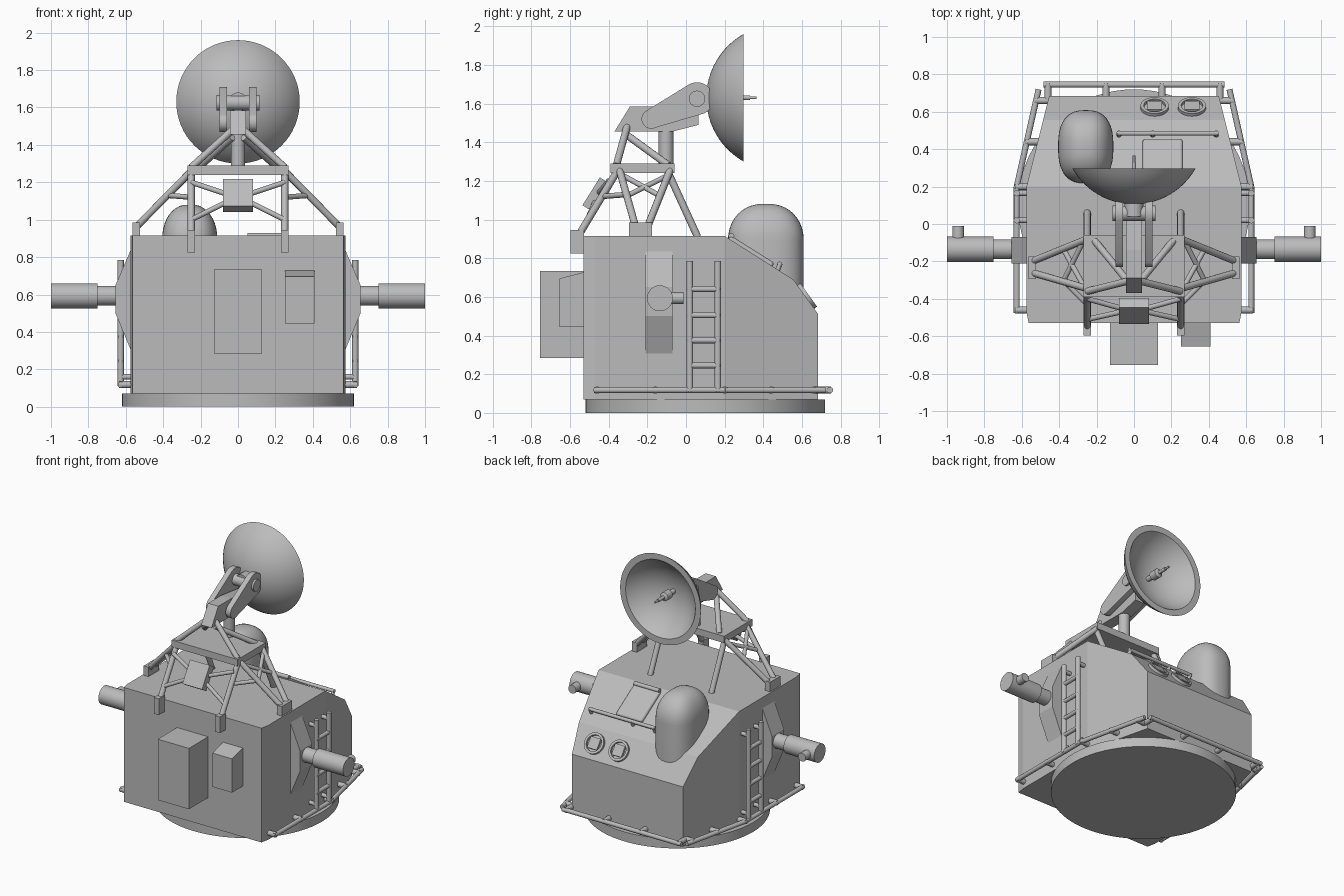
import bpy, bmesh, math
from mathutils import Matrix, Vector

cube = bpy.data.objects.get("Cube")
if cube:
    bpy.data.objects.remove(cube, do_unlink=True)

grey = bpy.data.materials.new("plain grey")
grey.use_nodes = True
grey.diffuse_color = (0.5, 0.5, 0.5, 1)
grey.node_tree.nodes["Principled BSDF"].inputs["Base Color"].default_value = grey.diffuse_color


def finish(bm, name, smooth=True):
    bmesh.ops.recalc_face_normals(bm, faces=bm.faces)
    mesh = bpy.data.meshes.new(name)
    bm.to_mesh(mesh)
    bm.free()
    mesh.materials.append(grey)
    ob = bpy.data.objects.new(name, mesh)
    bpy.context.collection.objects.link(ob)
    if smooth:
        bpy.ops.object.select_all(action='DESELECT')
        ob.select_set(True)
        bpy.context.view_layer.objects.active = ob
        bpy.ops.object.shade_smooth_by_angle(angle=math.radians(32))
    return ob


def tubes(name, segs, r, sides=12):
    """Straight round bars between pairs of points, as one object."""
    bm = bmesh.new()
    for a, b in segs:
        a, b = Vector(a), Vector(b)
        turn = (b - a).to_track_quat('Z', 'Y').to_matrix().to_4x4()
        bmesh.ops.create_cone(bm, cap_ends=True, segments=sides, radius1=r, radius2=r,
                              depth=(b - a).length, matrix=Matrix.Translation((a + b) / 2) @ turn)
    return finish(bm, name)


def box(name, centre, size, tilt=0):
    bm = bmesh.new()
    m = Matrix.Translation(centre) @ Matrix.Rotation(tilt, 4, 'X') @ Matrix.Diagonal((*size, 1))
    bmesh.ops.create_cube(bm, size=1, matrix=m)
    return finish(bm, name, False)


def prism_bm(pts, lo, hi):
    """Side outline of (y, z) points, extruded along x."""
    bm = bmesh.new()
    face = bm.faces.new([bm.verts.new((lo, y, z)) for y, z in pts])
    ext = bmesh.ops.extrude_face_region(bm, geom=[face])
    moved = [v for v in ext["geom"] if isinstance(v, bmesh.types.BMVert)]
    bmesh.ops.translate(bm, verts=moved, vec=(hi - lo, 0, 0))
    return bm


def lathe(name, profile, matrix, steps=48):
    """Turn (radius, height) points round local z."""
    bm = bmesh.new()
    vs = [bm.verts.new((r, 0, h)) for r, h in profile]
    es = [bm.edges.new(p) for p in zip(vs, vs[1:])]
    bmesh.ops.spin(bm, geom=vs + es, cent=(0, 0, 0), axis=(0, 0, 1), angle=math.tau, steps=steps)
    bmesh.ops.remove_doubles(bm, verts=bm.verts, dist=1e-4)
    bm.transform(matrix)
    return finish(bm, name)


def mirrored(segs):
    return segs + [tuple((-x, y, z) for x, y, z in s) for s in segs]


# Round base and tapered cabin
tubes("base_disc", [((0, .1, 0), (0, .1, .07))], .62, 72)
bm = prism_bm([(-.53, .07), (.684, .07), (.684, .51), (.555, .69), (.2, .915), (-.53, .915)], -.575, .575)
for cut in (.2, -.47):
    bmesh.ops.bisect_plane(bm, geom=bm.verts[:] + bm.edges[:] + bm.faces[:], dist=1e-4,
                           plane_co=(0, cut, 0), plane_no=(0, 1, 0))
for v in bm.verts:
    inset = max(0, v.co.y - .2) * .25 + max(0, -.47 - v.co.y) * .2
    v.co.x -= math.copysign(inset, v.co.x)
finish(bm, "cabin", False)

# Boxes on the front wall
box("large_front_box", (0, -.64, .51), (.255, .23, .45))
finish(prism_bm([(-.52, .445), (-.655, .445), (-.655, .695), (-.52, .73)], .25, .41), "small_front_box", False)

# Side plates, arms and ladders
for s, side in ((1, "left"), (-1, "right")):
    bm = bmesh.new()
    outline = [(.56, .27), (.655, .5), (.655, .65), (.56, .87)]
    face = bm.faces.new([bm.verts.new((s * x, -.21, z)) for x, z in outline])
    ext = bmesh.ops.extrude_face_region(bm, geom=[face])
    bmesh.ops.translate(bm, verts=[v for v in ext["geom"] if isinstance(v, bmesh.types.BMVert)], vec=(0, .14, 0))
    finish(bm, side + "_side_plate", False)
    tubes(side + "_arm_inner", [((s * .64, -.135, .593), (s * .76, -.135, .593))], .053, 32)
    tubes(side + "_arm_outer", [((s * .75, -.135, .593), (s, -.135, .593))], .067, 32)
    tubes(side + "_arm_knob", [((s * .94, -.135, .593), (s * .94, -.012, .593))], .031, 24)
    x = s * .627
    rungs = [((x, .01, z), (x, .175, z)) for z in (.245, .375, .505, .64)]
    pegs = [((s * .56, y, z), (x, y, z)) for y in (.02, .165) for z in (.16, .74)]
    tubes(side + "_ladder_rails", [((x, y, .11), (x, y, .785)) for y in (.02, .165)], .017)
    tubes(side + "_ladder_rungs", rungs + pegs, .015)

# Low rail round the sides and back
z = .118
rail = mirrored([((.627, -.475, z), (.627, .2, z)), ((.627, .2, z), (.51, .72, z))])
tubes("low_rail", rail + [((-.485, .745, z), (.485, .745, z))], .016)
pegs = mirrored([((.55, y, z), (.635, y, z)) for y in (-.46, -.16, .2)]
                + [((.48, .44, z), (.58, .44, z)), ((.43, .66, z), (.53, .66, z)),
                   ((.46, .66, z), (.46, .75, z)), ((.15, .66, z), (.15, .75, z))])
tubes("low_rail_pegs", pegs, .019)

# Rounded dome housing on the sloping roof
bm = bmesh.new()
rings, n = [], 40
levels = [(1, .55)] + [(math.cos(t), .895 + .187 * math.sin(t)) for t in
                       [i * math.pi / 2 / 10 for i in range(10)]]


def squarish(v):
    return math.copysign(abs(v) ** .78, v)


for k, h in levels:
    k = k ** .85
    rings.append([bm.verts.new((-.258 + .148 * k * squarish(math.cos(a)),
                                .413 + .196 * k * squarish(math.sin(a)), h))
                  for a in [i * math.tau / n for i in range(n)]])
for a, b in zip(rings, rings[1:]):
    for i in range(n):
        bm.faces.new((a[i], a[i - 1], b[i - 1], b[i]))
bm.faces.new(rings[-1])
finish(bm, "dome_housing")

# Round windows, hatch and grab rail on the slopes
low, high = -math.radians(54.4), -math.radians(32.1)
for name, x in (("inner", .11), ("outer", .31)):
    m = Matrix.Translation((x, .622, .602)) @ Matrix.Rotation(low, 4, 'X')
    lathe(name + "_window_ring", [(.058, -.01), (.058, .015), (.075, .015), (.075, -.01)], m, 32)
    box(name + "_window_block", (x, .622, .602), (.08, .08, .03), low)
hatch = box("roof_hatch", (.153, .335, .832), (.215, .27, .035), high)
bev = hatch.modifiers.new("round_corners", 'BEVEL')
bev.width, bev.segments = .015, 3
tubes("hatch_hinge", [((.05, .235, .915), (.255, .235, .915))], .015)
tubes("grab_rail", [((-.09, .485, .77), (.45, .485, .77))]
      + [((x, .47, .73), (x, .488, .775)) for x in (-.08, .1, .44)], .013)

# Truss tower: feet, legs, braces and platform
for s, side in ((1, "left"), (-1, "right")):
    box(side + "_front_foot", (s * .25, -.562, .885), (.04, .07, .12))
    box(side + "_outer_foot", (s * .545, -.235, .945), (.04, .12, .08))
legs = [((.25, -.56, .91), (.25, -.35, 1.26)), ((.25, .06, .91), (.25, -.1, 1.26)),
        ((.545, -.26, .96), (.25, -.345, 1.26)), ((.545, -.2, .96), (.25, -.08, 1.26))]
tubes("tower_legs", mirrored(legs), .019)
braces = [((.25, -.4, 1.2), (.07, -.45, 1.14)), ((.25, -.51, 1.0), (.07, -.47, 1.09)),
          ((.38, -.3, 1.13), (.25, -.43, 1.12)), ((.38, -.31, 1.12), (.27, -.09, 1.23)),
          ((.38, -.13, 1.12), (.27, -.33, 1.23))]
tubes("tower_braces", mirrored(braces), .014)
box("tower_box", (0, -.465, 1.13), (.16, .06, .17), -math.radians(32))
box("tower_platform", (0, -.225, 1.265), (.54, .33, .05))

# Mast, struts and cradle
tubes("mast", [((0, -.103, 1.24), (0, -.103, 1.5))], .038, 24)
struts = [((.25, -.36, 1.28), (.03, -.305, 1.48)), ((.21, -.09, 1.28), (.03, -.31, 1.44))]
tubes("mast_struts", mirrored(struts), .019)
finish(prism_bm([(-.37, 1.455), (-.07, 1.455), (.065, 1.49), (.065, 1.56), (-.14, 1.585), (-.29, 1.585)],
                -.042, .042), "cradle_block", False)


def arc(y, z, r, start, end, steps=14):
    angles = [math.radians(start + (end - start) * i / steps) for i in range(steps + 1)]
    return [(y + r * math.cos(a), z + r * math.sin(a)) for a in angles]


arm = arc(.057, 1.625, .085, -62, 118) + arc(-.18, 1.52, .05, 118, 298)
for s, side in ((1, "left"), (-1, "right")):
    finish(prism_bm(arm, min(s * .06, s * .1), max(s * .06, s * .1)), side + "_tilt_arm")
    tubes(side + "_pivot_cap", [((s * .09, .057, 1.625), (s * .115, .057, 1.625))], .042, 24)
tubes("pivot_axle", [((-.1, .057, 1.625), (.1, .057, 1.625))], .04, 24)

# Dish with flat rim, hub and feed
to_back = Matrix.Translation((0, 0, 1.63)) @ Matrix.Rotation(-math.pi / 2, 4, 'X')


def bowl(radius, apex, rim, steps=12):
    depth = rim - apex
    big = (radius ** 2 + depth ** 2) / (2 * depth)
    top = math.asin(radius / big)
    return [(big * math.sin(top * i / steps), apex + big - big * math.cos(top * i / steps))
            for i in range(steps + 1)]


lathe("dish", bowl(.33, .105, .298) + bowl(.285, .145, .298)[::-1], to_back, 64)
lathe("dish_hub", [(0, .04), (.05, .04), (.05, .14), (0, .14)], to_back, 24)
lathe("dish_feed", [(0, .13), (.018, .13), (.018, .2), (.032, .2), (.032, .255), (.012, .265),
                    (.012, .33), (.007, .33), (.007, .365), (0, .365)], to_back, 20)
